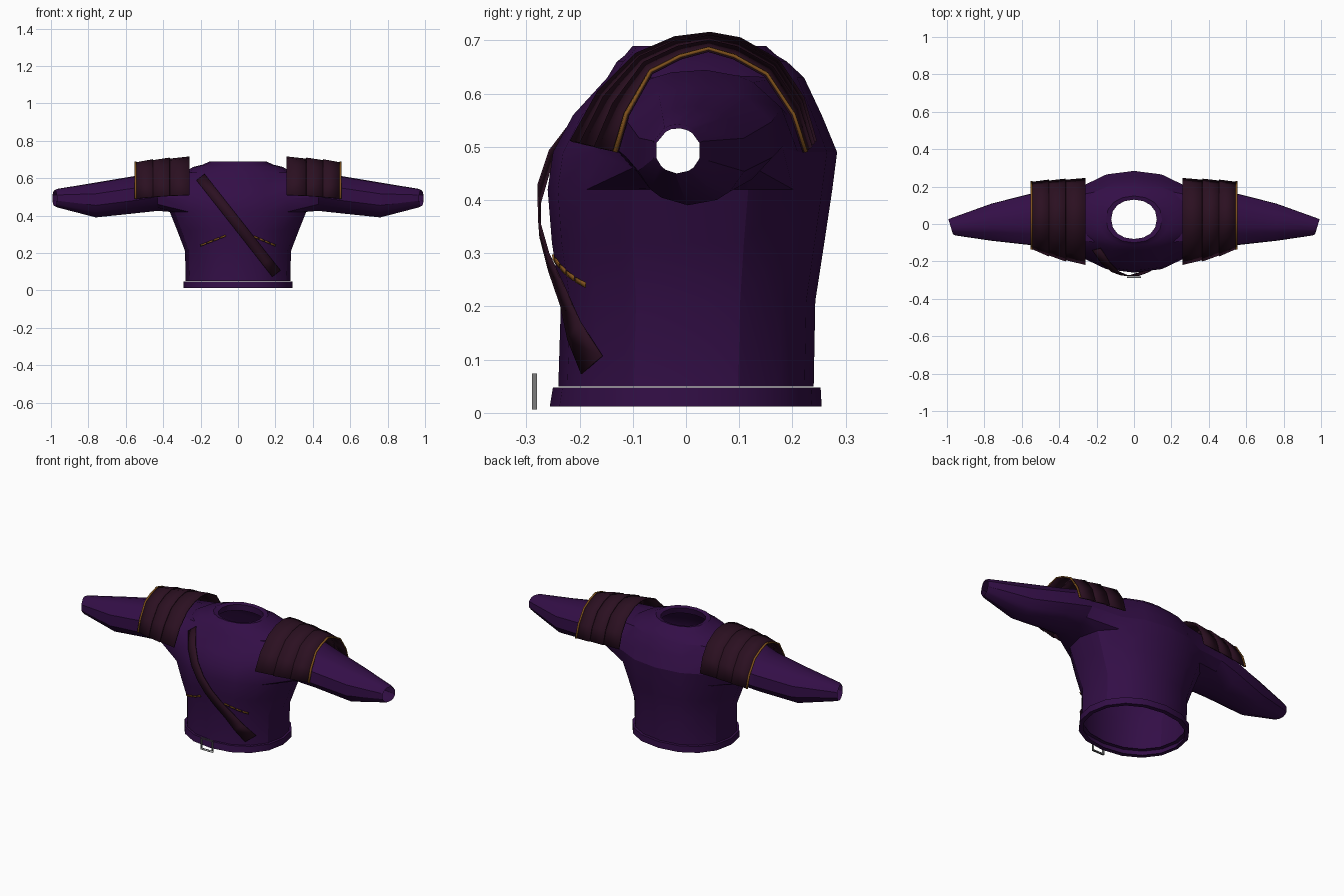
import bpy, bmesh, math
from mathutils import Vector

cube = bpy.data.objects.get("Cube")
if cube:
    bpy.data.objects.remove(cube)


def material(name, colour):
    m = bpy.data.materials.new(name)
    m.use_nodes = True
    m.diffuse_color = (*colour, 1)
    bsdf = m.node_tree.nodes["Principled BSDF"]
    bsdf.inputs["Base Color"].default_value = (*colour, 1)
    bsdf.inputs["Roughness"].default_value = 0.8
    return m


PURPLE = material("purple cloth", (0.033, 0.0045, 0.062))
LEATHER = material("dark leather", (0.024, 0.005, 0.015))
GOLD = material("gold thread", (0.22, 0.085, 0.012))
GREY = material("grey metal", (0.2, 0.2, 0.2))


def finish(name, bm, mat, angle=30, thickness=0):
    bmesh.ops.recalc_face_normals(bm, faces=bm.faces)
    mesh = bpy.data.meshes.new(name)
    bm.to_mesh(mesh)
    bm.free()
    mesh.materials.append(mat)
    ob = bpy.data.objects.new(name, mesh)
    bpy.context.collection.objects.link(ob)
    bpy.ops.object.select_all(action='DESELECT')
    ob.select_set(True)
    bpy.context.view_layer.objects.active = ob
    bpy.ops.object.shade_smooth_by_angle(angle=math.radians(angle))
    if thickness:
        mod = ob.modifiers.new("thickness", 'SOLIDIFY')
        mod.thickness = thickness
        mod.offset = 0
    return ob


def loft(bm, rings, closed):
    rows = [[bm.verts.new(p) for p in ring] for ring in rings]
    for a, b in zip(rows, rows[1:]):
        n = len(a)
        for i in range(n if closed else n - 1):
            j = (i + 1) % n
            bm.faces.new((a[i], a[j], b[j], b[i]))


# Body cross-sections: height, half width, front y, back y
SIDES, POWER = 16, 2.15
BODY = [(0.05, 0.28, -0.24, 0.24), (0.21, 0.283, -0.235, 0.243),
        (0.32, 0.325, -0.252, 0.26), (0.42, 0.365, -0.26, 0.275),
        (0.49, 0.36, -0.25, 0.284), (0.56, 0.335, -0.212, 0.255),
        (0.63, 0.29, -0.148, 0.222)]
COLLAR = [(0.66, 0.24, -0.13, 0.19), (0.672, 0.19, -0.115, 0.17),
          (0.69, 0.15, -0.1, 0.15), (0.685, 0.122, -0.08, 0.13),
          (0.65, 0.13, -0.09, 0.13)]
HEM = [(0.048, 0.27, -0.23, 0.23), (0.048, 0.292, -0.25, 0.253),
       (0.012, 0.292, -0.256, 0.255), (0.012, 0.27, -0.23, 0.23)]


def curve_power(v):
    return math.copysign(abs(v) ** (2 / POWER), v)


def section(z, w, front, back):
    yc, ry = (front + back) / 2, (back - front) / 2
    angles = [math.tau * k / SIDES for k in range(SIDES)]
    return [(w * curve_power(math.cos(a)), yc + ry * curve_power(math.sin(a)), z)
            for a in angles]


def front_y(x, z):
    """Front surface of the body at a given x and height."""
    for a, b in zip(BODY, BODY[1:]):
        if z <= b[0]:
            break
    t = (z - a[0]) / (b[0] - a[0])
    w, f, k = (p + (q - p) * t for p, q in zip(a[1:], b[1:]))
    rest = max(0, 1 - abs(x / w) ** POWER) ** (1 / POWER)
    return (f + k) / 2 - (k - f) / 2 * rest


# Body shell, open at neck and waist
bm = bmesh.new()
loft(bm, [section(*s) for s in BODY + COLLAR], True)

# Arm openings, then sleeves extruded from their rims
ROOT_Z, TOP_Z = 0.42, 0.63
holes = []
for f in bm.faces:
    c = f.calc_center_median()
    if ROOT_Z < c.z < TOP_Z and abs(c.x) > 0.24:
        holes.append(f)
bmesh.ops.delete(bm, geom=holes, context='FACES')

# Sleeve rings: x, bottom z, top z, front y, back y, cuff slant
SLEEVE = [(0.43, 0.425, 0.645, -0.145, 0.19, 0), (0.55, 0.412, 0.612, -0.12, 0.17, 0),
          (0.76, 0.39, 0.577, -0.095, 0.115, 0), (0.965, 0.443, 0.543, -0.064, 0.034, 0.27),
          (0.98, 0.45, 0.535, -0.058, 0.028, 0.3)]
for side in (1, -1):
    rim = [e for e in bm.edges if e.is_boundary
           and all(v.co.x * side > 0.1 and ROOT_Z - 0.01 < v.co.z < TOP_Z + 0.01
                   for v in e.verts)]
    old = (0.02, 0.2, 0.525, 0.11)
    for x, lo, hi, front, back, slant in SLEEVE:
        new = ((front + back) / 2, (back - front) / 2, (lo + hi) / 2, (hi - lo) / 2)
        geom = bmesh.ops.extrude_edge_only(bm, edges=rim)["geom"]
        rim = [g for g in geom if isinstance(g, bmesh.types.BMEdge)]
        for v in (g for g in geom if isinstance(g, bmesh.types.BMVert)):
            a = math.atan2((v.co.z - old[2]) / old[3], (v.co.y - old[0]) / old[1])
            dy = new[1] * math.cos(a)
            v.co = (side * (x + slant * dy), new[0] + dy, new[2] + new[3] * math.sin(a))
        old = new
finish("tunic", bm, PURPLE, 25)

# Hem band
bm = bmesh.new()
loft(bm, [section(*s) for s in HEM], True)
finish("hem_band", bm, PURPLE)

# Shoulder guards: arches (y, z) at the neck end and the arm end
INNER = [(-0.21, 0.51), (-0.16, 0.6), (-0.09, 0.67), (-0.02, 0.7), (0.045, 0.708),
         (0.1, 0.698), (0.17, 0.658), (0.215, 0.59), (0.238, 0.51)]
OUTER = [(-0.13, 0.49), (-0.11, 0.56), (-0.065, 0.64), (-0.01, 0.668), (0.042, 0.682),
         (0.09, 0.668), (0.15, 0.635), (0.2, 0.56), (0.223, 0.49)]
CENTRE = Vector((0.03, 0.5))


def arch(side, x, grow):
    u = min(1, max(0, (x - 0.26) / 0.29)) ** 1.5
    ring = []
    for a, b in zip(INNER, OUTER):
        p = CENTRE + (Vector(a).lerp(Vector(b), u) - CENTRE) * grow
        ring.append((side * x, p.x, p.y))
    return ring


for side, label in ((1, "left"), (-1, "right")):
    for i, (x0, x1) in enumerate(((0.26, 0.38), (0.365, 0.47), (0.455, 0.55))):
        bm = bmesh.new()
        loft(bm, [arch(side, x0, 1.025), arch(side, x1, 0.995)], False)
        finish(f"{label}_shoulder_plate_{i + 1}", bm, LEATHER, 30, 0.006)
    bm = bmesh.new()
    loft(bm, [arch(side, 0.543, 1.015), arch(side, 0.553, 1.015)], False)
    finish(f"{label}_shoulder_trim", bm, GOLD, 30, 0.006)


def ribbon(name, start, end, width, steps, mat, lift, bulge=0):
    """Flat strip laid over the chest between two (x, z) points."""
    a, b = Vector(start), Vector(end)
    d = (b - a).normalized()
    across = Vector((-d.y, d.x)) * width / 2
    rings = []
    for i in range(steps + 1):
        p = a.lerp(b, i / steps)
        out = lift + bulge * max(0, 1 - abs(p.y - 0.37) / 0.15)
        pair = (p - across, p + across)
        rings.append([(q.x, front_y(q.x, q.y) - out, q.y) for q in pair])
    bm = bmesh.new()
    loft(bm, rings, False)
    finish(name, bm, mat, 30, 0.003)


# Diagonal chest strap
ribbon("chest_strap", (-0.2, 0.605), (0.205, 0.09), 0.055, 8, LEATHER, 0.008, 0.016)

# Stitched dashes on the chest
for label, a, b in (("right", (-0.2, 0.24), (-0.06, 0.295)),
                    ("left", (0.2, 0.24), (0.08, 0.29))):
    a, b = Vector(a), Vector(b)
    for i in range(4):
        ribbon(f"{label}_stitch_{i + 1}", a.lerp(b, i / 4), a.lerp(b, (i + 0.85) / 4),
               0.01, 1, GOLD, 0.006)

# Buckle hanging at the waist: thin open frame walls
bm = bmesh.new()
for hw, hh in ((0.038, 0.034), (0.031, 0.027)):
    corners = [(-hw, -hh), (hw, -hh), (hw, hh), (-hw, hh)]
    loft(bm, [[(x, y, 0.04 + z) for x, z in corners] for y in (-0.289, -0.28)], True)
finish("waist_buckle", bm, GREY)
